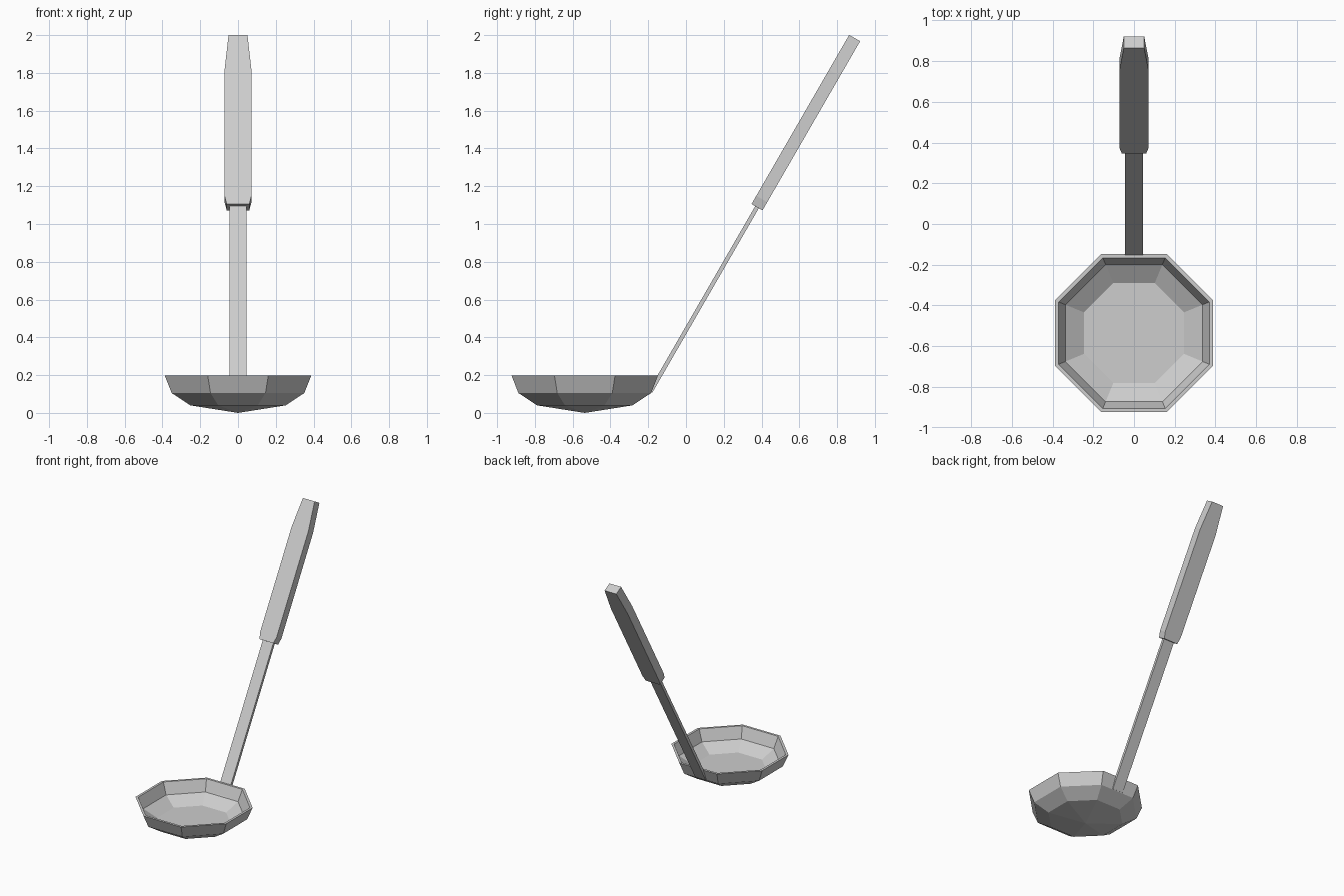
import bpy, bmesh
from math import pi, cos, sin, radians

cube = bpy.data.objects.get("Cube")
if cube:
    bpy.data.objects.remove(cube)

# Single metal colour
metal = bpy.data.materials.new("light_grey_metal")
metal.use_nodes = True
grey = (0.61, 0.61, 0.61, 1)
metal.diffuse_color = grey
metal.node_tree.nodes["Principled BSDF"].inputs["Base Color"].default_value = grey

SIDES = 8
TILT = radians(30)
GRIP_BASE = (0, 0.376, 1.089)


def make_object(name, bm):
    bmesh.ops.recalc_face_normals(bm, faces=bm.faces)
    mesh = bpy.data.meshes.new(name)
    bm.to_mesh(mesh)
    bm.free()
    mesh.materials.append(metal)
    obj = bpy.data.objects.new(name, mesh)
    bpy.context.collection.objects.link(obj)
    return obj


def bridge(bm, rings):
    for a, b in zip(rings, rings[1:]):
        n = len(a)
        for i in range(n):
            j = (i + 1) % n
            bm.faces.new((a[i], a[j], b[j], b[i]))


def octagon(bm, apothem, z):
    r = apothem / cos(pi / SIDES)
    angles = [(i + 0.5) * 2 * pi / SIDES for i in range(SIDES)]
    return [bm.verts.new((r * cos(a), r * sin(a), z)) for a in angles]


def tapered_bar(name, sections, depth):
    """Rectangular bar along local z from (half width, distance) sections."""
    bm = bmesh.new()
    d = depth / 2
    rings = [[bm.verts.new(p) for p in
              ((-w, -d, s), (w, -d, s), (w, d, s), (-w, d, s))]
             for w, s in sections]
    bridge(bm, rings)
    bm.faces.new(rings[0])
    bm.faces.new(rings[-1])
    obj = make_object(name, bm)
    obj.location = GRIP_BASE
    obj.rotation_euler.x = -TILT
    return obj


# Bowl: outer wall, rim and inner wall, with a pointed underside and flat floor
bm = bmesh.new()
profile = [(0.253, 0.04), (0.351, 0.105), (0.388, 0.198),
           (0.37, 0.198), (0.337, 0.112), (0.246, 0.052)]
rings = [octagon(bm, *p) for p in profile]
bridge(bm, rings)
bm.faces.new(rings[-1])
tip = bm.verts.new((0, 0, 0))
for i in range(SIDES):
    bm.faces.new((tip, rings[0][i], rings[0][(i + 1) % SIDES]))
bowl = make_object("bowl", bm)
bowl.location.y = -0.536

# Thin shaft and chunky grip on the same slanted axis
tapered_bar("shaft", [(0.045, -1.128), (0.045, 0.02)], 0.022)
tapered_bar("grip", [(0.06, 0), (0.071, 0.05), (0.071, 0.82), (0.05, 1.034)], 0.067)
